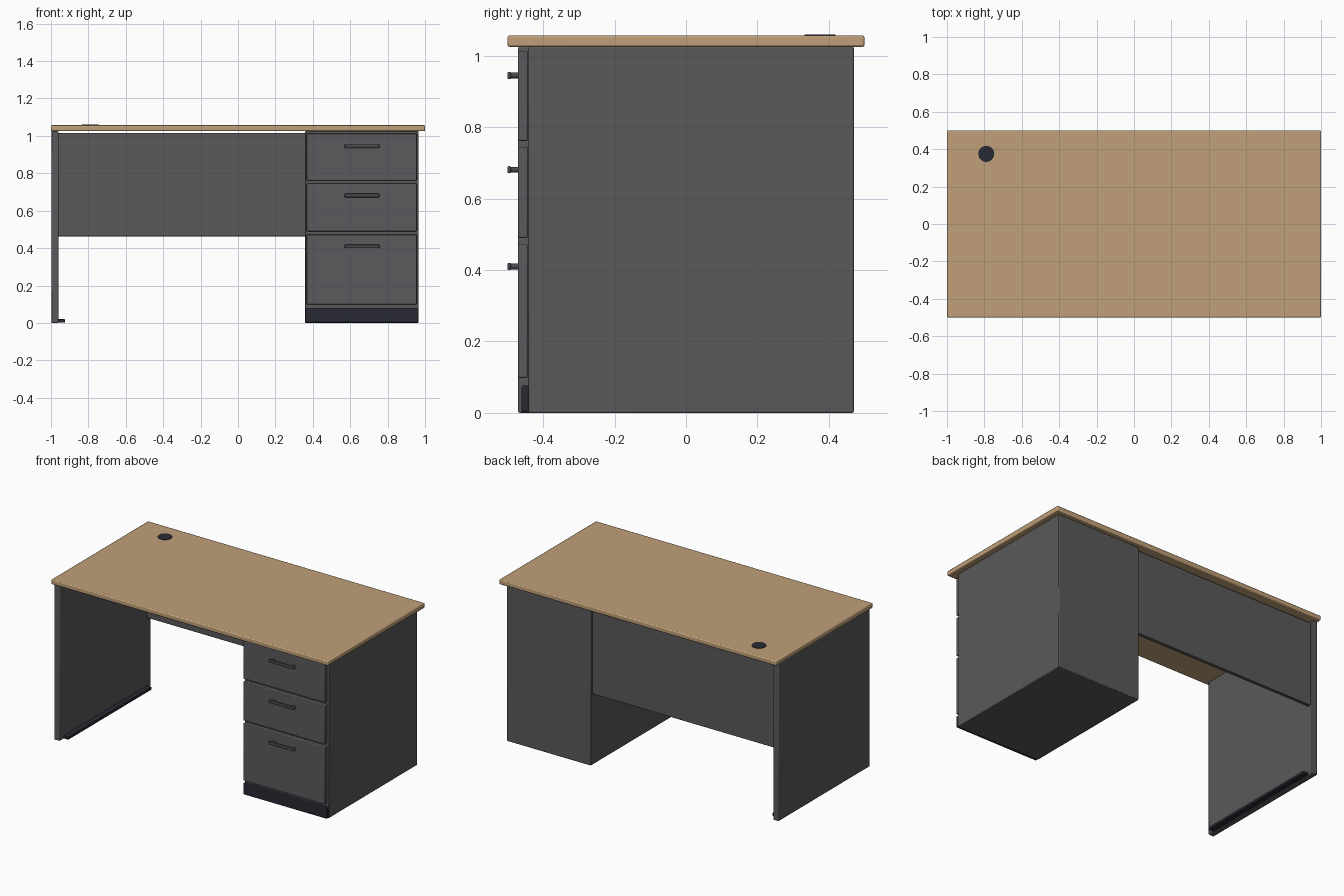
import bpy, math

if "Cube" in bpy.data.objects:
    bpy.data.objects.remove(bpy.data.objects["Cube"])


def material(name, r, g, b):
    m = bpy.data.materials.new(name)
    m.diffuse_color = (r, g, b, 1)
    m.use_nodes = True
    m.node_tree.nodes["Principled BSDF"].inputs["Base Color"].default_value = m.diffuse_color
    return m


wood = material("light wood", 0.53, 0.35, 0.19)
grey = material("body grey", 0.10, 0.10, 0.104)
front_grey = material("drawer grey", 0.105, 0.105, 0.114)
handle_grey = material("handle grey", 0.07, 0.07, 0.077)
dark = material("dark trim", 0.022, 0.023, 0.034)


def finish(ob, name, mat, bevel, segments=2):
    ob.name = name
    ob.data.materials.append(mat)
    if bevel:
        mod = ob.modifiers.new("soft edges", 'BEVEL')
        mod.width = bevel
        mod.segments = segments
    bpy.ops.object.shade_smooth_by_angle(angle=math.radians(35))
    return ob


def box(name, x, y, z, mat, bevel=0.004, segments=2):
    """Box from (min, max) ranges on each axis."""
    bpy.ops.mesh.primitive_cube_add(size=1, location=[sum(r) / 2 for r in (x, y, z)])
    ob = bpy.context.object
    ob.scale = [r[1] - r[0] for r in (x, y, z)]
    bpy.ops.object.transform_apply(location=False, rotation=False, scale=True)
    return finish(ob, name, mat, bevel, segments)


def cylinder(name, loc, radius, depth, mat, rot=(0, 0, 0), sides=16):
    bpy.ops.mesh.primitive_cylinder_add(vertices=sides, radius=radius, depth=depth,
                                        location=loc, rotation=rot)
    return finish(bpy.context.object, name, mat, 0)


# Tabletop with cable grommet
box("tabletop", (-1, 1), (-0.5, 0.5), (1.025, 1.057), wood, 0.006)
cylinder("cable_grommet", (-0.79, 0.375, 1.053), 0.043, 0.014, dark, sides=32)

# Side panel with foot strip
box("side_panel", (-0.998, -0.96), (-0.47, 0.47), (0, 1.025), grey)
box("foot_strip", (-0.962, -0.925), (-0.43, 0.43), (0.002, 0.02), dark, 0.003)

# Rear privacy panel
box("privacy_panel", (-0.962, 0.362), (0.43, 0.452), (0.462, 1.016), grey, 0.003)

# Drawer pedestal with plinth
box("pedestal", (0.359, 0.965), (-0.442, 0.47), (0, 1.025), grey)
box("plinth", (0.36, 0.964), (-0.46, -0.44), (0.002, 0.077), dark)

# Drawer fronts, each with a bar handle on two posts
drawers = ((0.098, 0.473, 0.41), (0.49, 0.745, 0.681), (0.762, 1.013, 0.945))
for i, (z0, z1, hz) in enumerate(drawers, 1):
    box(f"drawer_front_{i}", (0.367, 0.956), (-0.47, -0.443), (z0, z1), front_grey)
    box(f"handle_bar_{i}", (0.57, 0.756), (-0.5, -0.49), (hz - 0.01, hz + 0.01),
        handle_grey, 0.0045, 3)
    for x in (0.59, 0.736):
        cylinder(f"handle_post_{i}", (x, -0.48, hz), 0.008, 0.026, handle_grey,
                 (math.pi / 2, 0, 0))
